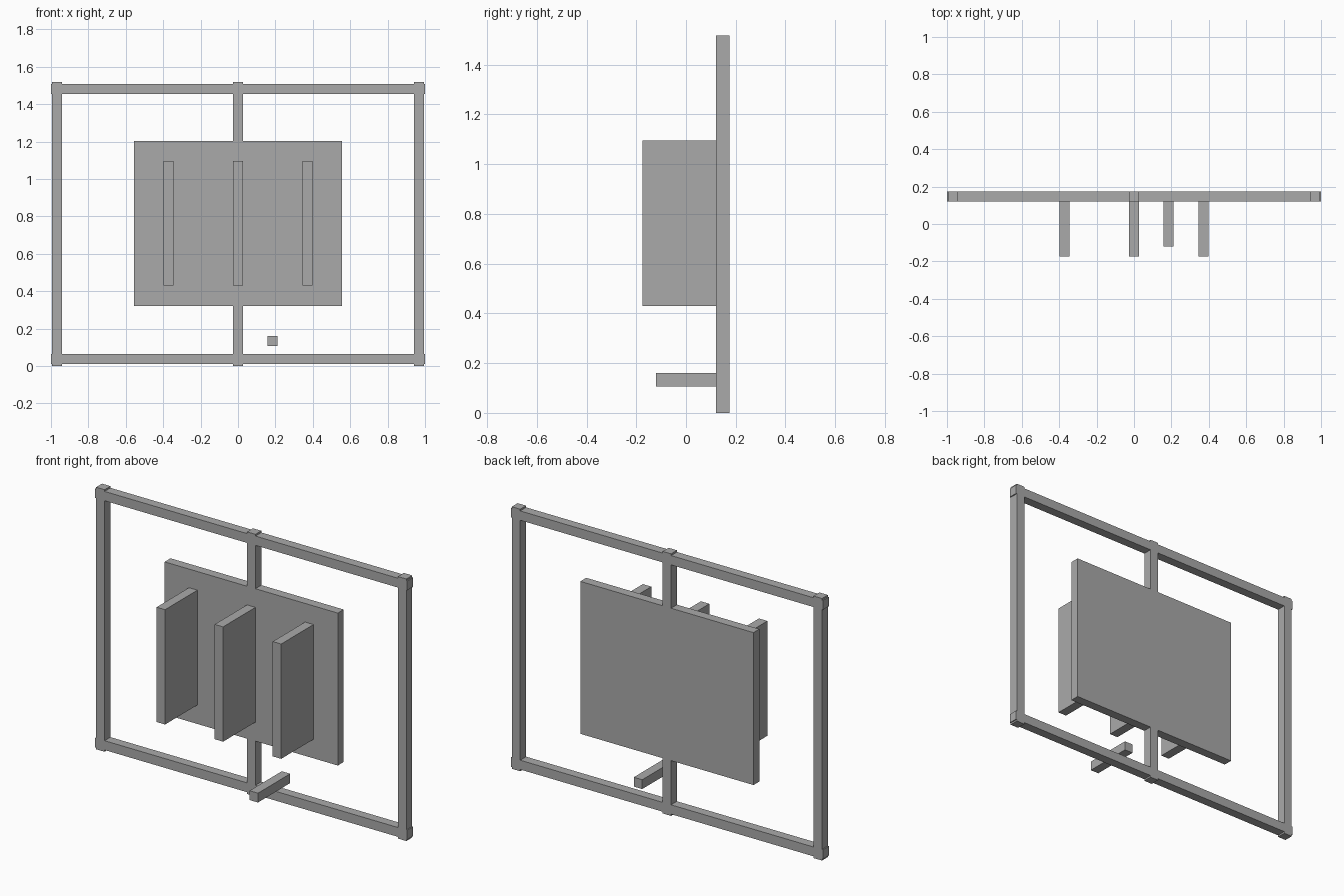
import bpy
import bmesh
from mathutils import Matrix, Vector

cube = bpy.data.objects.get("Cube")
if cube:
    bpy.data.objects.remove(cube, do_unlink=True)

GREY = (0.4, 0.4, 0.4, 1.0)
grey = bpy.data.materials.new("plain_grey")
grey.use_nodes = True
grey.diffuse_color = GREY
grey.node_tree.nodes["Principled BSDF"].inputs["Base Color"].default_value = GREY


def box(name, x, y, z):
    """Box spanning the given (min, max) ranges."""
    low, high = (Vector(corner) for corner in zip(x, y, z))
    bm = bmesh.new()
    bmesh.ops.create_cube(bm, size=1, matrix=Matrix.LocRotScale(
        (low + high) / 2, None, high - low))
    mesh = bpy.data.meshes.new(name)
    bm.to_mesh(mesh)
    bm.free()
    mesh.materials.append(grey)
    obj = bpy.data.objects.new(name, mesh)
    bpy.context.collection.objects.link(obj)
    return obj


def around(centre, width=0.054):
    return centre - width / 2, centre + width / 2


FRAME_Y = (0.121, 0.175)
HEIGHT = 1.518

# Upright posts, slightly taller than the rails
for side, x in (("right", -0.967), ("centre", 0), ("left", 0.967)):
    box(side + "_post", around(x), FRAME_Y, (0, HEIGHT))

# Rails, whose ends stand just proud of the outer posts
for level, z in (("bottom", 0.037), ("top", HEIGHT - 0.037)):
    box(level + "_rail", (-1, 1), FRAME_Y, around(z))

# Central panel
box("panel", (-0.555, 0.555), FRAME_Y, (0.32, 1.203))

# Upright fins on the front of the panel
for side, x in (("right", -0.372), ("centre", 0), ("left", 0.372)):
    box(side + "_fin", around(x), (-0.175, FRAME_Y[0]), (0.43, 1.095))

# Short horizontal peg below the panel
box("peg", around(0.185), (-0.12, FRAME_Y[1]), around(0.133))
